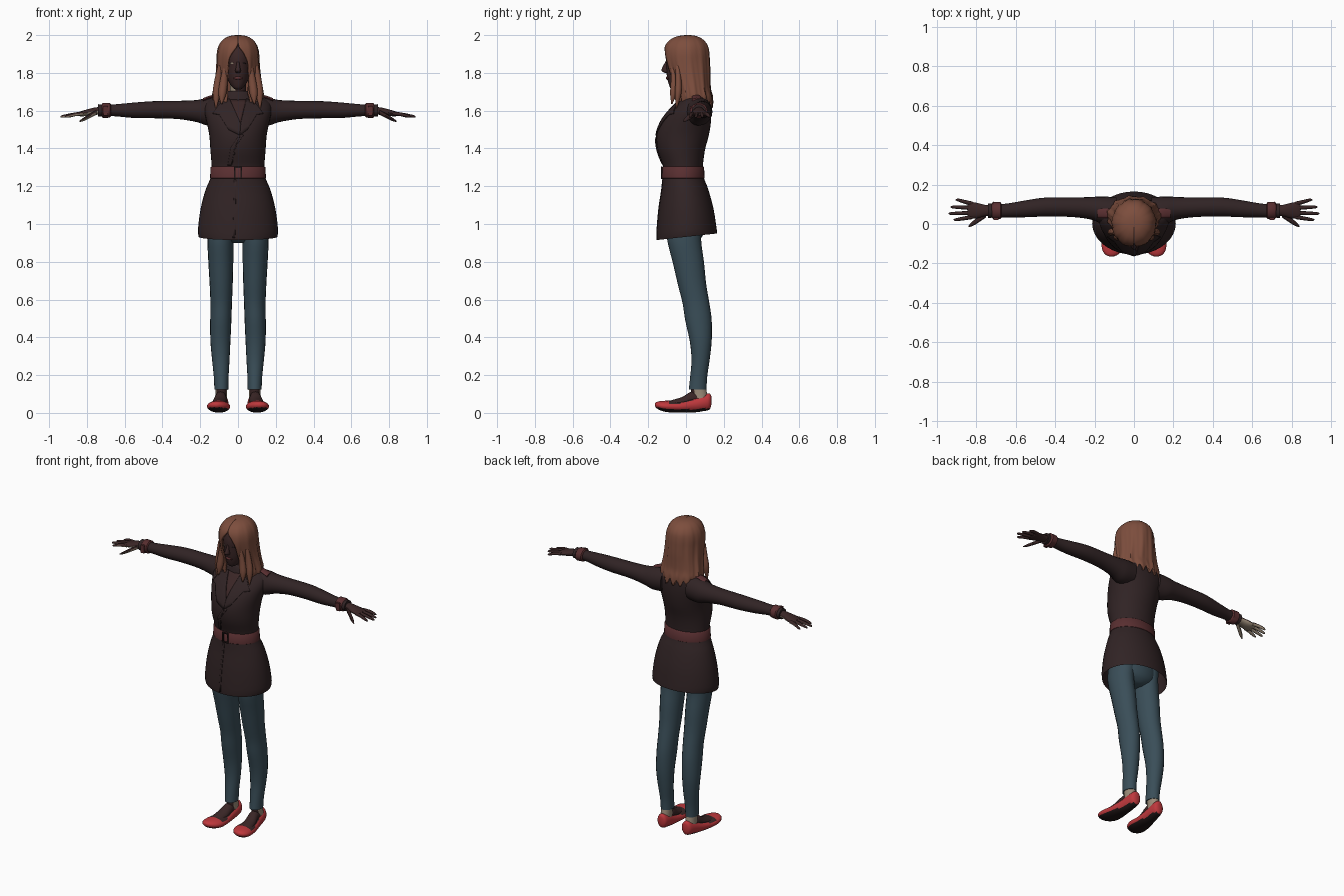
import bpy, bmesh, math
from mathutils import Vector


def material(name, rgb):
    m = bpy.data.materials.new(name)
    m.diffuse_color = (*rgb, 1)
    return m


COAT = material("dark brown cloth", (.030, .017, .018))
BELT = material("dark red leather", (.100, .028, .030))
JEANS = material("blue grey denim", (.042, .076, .098))
RED = material("red shoe", (.52, .040, .046))
HAIR = material("auburn hair", (.205, .076, .047))
SKIN = material("dark skin", (.042, .019, .019))
PALE = material("pale skin", (.33, .26, .19))
SOLE = material("black sole", (.014, .008, .008))


def finish(bm, name, mats, rule=None, angle=50):
    bmesh.ops.recalc_face_normals(bm, faces=bm.faces[:])
    bm.normal_update()
    if rule:
        for f in bm.faces:
            f.material_index = rule(f.calc_center_median(), f.normal)
    me = bpy.data.meshes.new(name)
    bm.to_mesh(me)
    bm.free()
    ob = bpy.data.objects.new(name, me)
    bpy.context.collection.objects.link(ob)
    for m in mats:
        me.materials.append(m)
    bpy.ops.object.select_all(action='DESELECT')
    ob.select_set(True)
    bpy.context.view_layer.objects.active = ob
    bpy.ops.object.shade_smooth_by_angle(angle=math.radians(angle))
    return ob


def spline(secs, sub):
    """Catmull-Rom interpolation of the sections."""
    out = []
    for i in range(len(secs) - 1):
        p = [secs[max(0, min(len(secs) - 1, i + k))] for k in (-1, 0, 1, 2)]
        for j in range(sub):
            t = j / sub
            out.append([.5 * (2*b + (c-a)*t + (2*a-5*b+4*c-d)*t*t + (3*b-a-3*c+d)*t**3)
                        for a, b, c, d in zip(*p)])
    return out + [list(secs[-1])]


def loft(name, secs, axis, mats, n=20, sub=3, side=1, caps=(True, True), rule=None, shape=None):
    """Elliptical sections (x, y, z, radius a, radius b) across the given axis."""
    bm = bmesh.new()
    rings = []
    for x, y, z, ra, rb in spline(secs, sub):
        ring = []
        for k in range(n):
            t = 2 * math.pi * k / n
            a, b = max(ra, .001) * math.cos(t), max(rb, .001) * math.sin(t)
            off = {'x': (0, a, b), 'y': (a, 0, b), 'z': (a, b, 0)}[axis]
            v = Vector((x, y, z)) + Vector(off)
            if shape:
                v = shape(v)
            v.x *= side
            ring.append(bm.verts.new(v))
        rings.append(ring)
    for r, q in zip(rings, rings[1:]):
        for k in range(n):
            bm.faces.new((r[k], r[(k+1) % n], q[(k+1) % n], q[k]))
    for use, r in zip(caps, (rings[0], rings[-1])):
        if use:
            bm.faces.new(r)
    return finish(bm, name, mats, rule)


# Coat body, open at the hem, with a hem that dips in front
def hem(v):
    v.z += .11 * v.y * max(0, min(1, 1 - (v.z - .93) / .2))
    return v


coat = loft("coat_body", [
    (0, .005, .932, .208, .160), (0, .003, .97, .212, .158), (0, 0, 1.08, .198, .145),
    (0, -.005, 1.18, .172, .124), (0, -.015, 1.25, .143, .108), (0, -.015, 1.30, .139, .104),
    (0, -.025, 1.39, .146, .125), (0, -.017, 1.47, .152, .138), (0, 0, 1.54, .166, .132),
    (0, .022, 1.60, .178, .112), (0, .042, 1.645, .168, .088), (0, .05, 1.672, .12, .075),
    (0, .05, 1.69, .065, .055)], 'z', [COAT], n=36, caps=(False, True), shape=hem)

# Belt with buckle
loft("belt", [(0, -.015, 1.238, .140, .106), (0, -.015, 1.243, .148, .113),
              (0, -.015, 1.300, .145, .111), (0, -.015, 1.306, .138, .104)],
     'z', [BELT], n=36, sub=1, caps=(False, False))


def plate(name, pts, mat, offset=.004, thick=.004):
    """Thin flat outline wrapped on to the coat front."""
    bm = bmesh.new()
    f = bm.faces.new([bm.verts.new((x, -.4, z)) for x, z in pts])
    bmesh.ops.triangulate(bm, faces=[f])
    for _ in range(3):
        bmesh.ops.subdivide_edges(bm, edges=bm.edges[:], cuts=1, use_grid_fill=True)
    ob = finish(bm, name, [mat])
    w = ob.modifiers.new("wrap", 'SHRINKWRAP')
    w.target, w.wrap_method, w.offset = coat, 'PROJECT', offset
    w.use_project_x, w.use_project_y, w.use_project_z = False, True, False
    w.use_positive_direction, w.use_negative_direction = True, False
    ob.modifiers.new("thickness", 'SOLIDIFY').thickness = thick
    return ob


# Neckline, lapels, overlapping front edge and skirt closure
plate("neck_opening", [(-.045, 1.66), (.045, 1.66), (.012, 1.53)], SKIN, .003)
for s, nm in ((1, "left"), (-1, "right")):
    plate(nm + "_lapel", [(s*.045, 1.665), (s*.09, 1.645), (s*.135, 1.585), (s*.10, 1.58),
                          (s*.05, 1.50), (.01, 1.47), (.015, 1.53)], COAT, .007)
plate("front_overlap", [(.012, 1.48), (.03, 1.47), (-.02, 1.40), (-.035, 1.31), (-.055, 1.31),
                        (-.04, 1.40)], COAT)
plate("skirt_edge", [(-.02, 1.235), (-.01, 1.235), (-.015, .925), (-.028, .925)], COAT, .003)


def box(name, c, size, mat):
    bm = bmesh.new()
    bmesh.ops.create_cube(bm, size=1)
    for v in bm.verts:
        v.co = Vector(c) + Vector(a * b for a, b in zip(v.co, size))
    return finish(bm, name, [mat])


for i, x in enumerate((-.017, .017)):
    box("buckle_bar_%d" % i, (x, -.129, 1.272), (.008, .008, .066), SOLE)
for i, z in enumerate((1.243, 1.301)):
    box("buckle_rail_%d" % i, (0, -.129, z), (.042, .008, .008), SOLE)

# Collar standing round the neck
loft("collar", [(0, .045, 1.655, .105, .085), (0, .045, 1.69, .085, .075),
                (0, .045, 1.705, .072, .066)], 'z', [COAT], n=24, caps=(False, False))

# Hips, closing the inside of the coat
loft("hips", [(0, .0, .90, .04, .05), (0, .0, .94, .14, .09), (0, 0, 1.04, .155, .10),
              (0, 0, 1.15, .13, .09)], 'z', [JEANS])

for s, nm in ((1, "left"), (-1, "right")):
    # Sleeve with cuff strap
    loft(nm + "_sleeve", [
        (.09, .06, 1.60, .075, .075), (.16, .07, 1.595, .070, .074), (.22, .08, 1.598, .057, .058),
        (.32, .085, 1.604, .049, .048), (.45, .086, 1.605, .048, .045), (.56, .076, 1.602, .042, .040),
        (.66, .068, 1.602, .034, .031), (.74, .068, 1.601, .037, .033)], 'x', [COAT], side=s)
    loft(nm + "_cuff_strap", [(.672, .068, 1.602, .034, .031), (.678, .068, 1.602, .043, .039),
                              (.715, .069, 1.601, .044, .040), (.722, .069, 1.601, .035, .032)],
         'x', [BELT], sub=1, side=s)
    box(nm + "_cuff_buckle", (s*.70, .03, 1.60), (.024, .018, .05), BELT)
    # Shoulder strap
    loft(nm + "_shoulder_strap", [(.09, .055, 1.679, .018, .006), (.14, .055, 1.674, .024, .008),
                                  (.185, .055, 1.656, .024, .010)], 'x', [BELT], n=12, side=s)

    # Hand: palm, four fingers and thumb
    def palm_rule(c, n, s=s):
        return 1 if s < 0 and n.z < .15 else 0
    skin = [SKIN, PALE]
    loft(nm + "_palm", [(.72, .068, 1.600, .026, .021), (.76, .068, 1.597, .030, .020),
                        (.80, .068, 1.589, .040, .018), (.835, .07, 1.583, .042, .013),
                        (.845, .07, 1.582, .034, .008)],
         'x', skin, n=14, side=s, rule=palm_rule)
    for i, (y0, y1, tip) in enumerate(((.036, .022, .915), (.058, .053, .94),
                                       (.081, .086, .93), (.103, .122, .905))):
        loft("%s_finger_%d" % (nm, i), [
            (.82, y0, 1.585, .011, .010), (.86, (y0+y1)/2, 1.581, .010, .010),
            (tip-.012, y1, 1.570, .0075, .0075), (tip, y1, 1.567, .002, .002)],
            'x', skin, n=8, sub=2, side=s, rule=palm_rule)
    loft(nm + "_thumb", [(.75, .048, 1.592, .014, .014), (.785, .025, 1.572, .015, .012),
                         (.82, .001, 1.553, .012, .009), (.84, -.012, 1.543, .003, .003)],
         'x', skin, n=8, side=s, rule=palm_rule)

    # Trouser leg
    loft(nm + "_leg", [
        (.085, -.005, 1.02, .070, .095), (.093, -.01, .92, .069, .090), (.091, .012, .80, .066, .083),
        (.089, .032, .68, .061, .075), (.089, .053, .58, .057, .071), (.091, .066, .49, .056, .070),
        (.093, .078, .38, .053, .058), (.091, .077, .28, .046, .048), (.089, .067, .19, .039, .045),
        (.088, .062, .125, .037, .047)], 'z', [JEANS], side=s)

    # Ankle and instep, pale at the back
    loft(nm + "_ankle", [(.09, .075, .05, .033, .046), (.089, .072, .09, .031, .042),
                         (.088, .064, .14, .032, .040)], 'z', [SKIN, PALE], side=s,
         rule=lambda c, n: 1 if c.y > .045 else 0)
    loft(nm + "_instep", [(.09, .08, .075, .028, .030), (.092, .03, .075, .031, .038),
                          (.099, -.02, .054, .037, .030), (.105, -.075, .044, .038, .024),
                          (.108, -.10, .04, .030, .018)], 'y', [SKIN], side=s)
    # Flat shoe: dark sole, open top
    loft(nm + "_shoe", [
        (.086, .134, .066, .012, .022), (.087, .124, .060, .030, .043), (.089, .09, .053, .038, .044),
        (.093, .04, .042, .043, .040), (.099, -.03, .033, .055, .032), (.103, -.09, .034, .061, .031),
        (.109, -.13, .037, .052, .026), (.113, -.155, .041, .032, .017),
        (.114, -.165, .043, .010, .006)], 'y', [RED, SOLE, SKIN], n=28, side=s,
        rule=lambda c, n: 1 if n.z < -.62 else (2 if n.z > .72 and -.09 < c.y < .10 else 0))

# Neck, head and facial features
loft("neck", [(0, .035, 1.64, .052, .052), (0, .028, 1.69, .043, .046), (0, .02, 1.78, .043, .048)],
     'z', [SKIN, PALE], rule=lambda c, n: 1 if c.x < -.015 and n.y < -.1 else 0)
loft("head", [
    (0, -.055, 1.712, .012, .016), (0, -.05, 1.722, .028, .034), (0, -.034, 1.75, .048, .060),
    (0, -.018, 1.79, .062, .084), (0, -.004, 1.84, .071, .101), (0, .002, 1.89, .077, .107),
    (0, .005, 1.94, .068, .09), (0, .005, 1.975, .03, .04)], 'z', [SKIN], n=24)
loft("nose", [(0, -.10, 1.862, .006, .007), (0, -.108, 1.835, .010, .014),
              (0, -.110, 1.812, .015, .020), (0, -.100, 1.800, .010, .012)], 'z', [SKIN], n=12)
loft("lips", [(-.024, -.090, 1.772, .005, .003), (0, -.096, 1.773, .011, .010),
              (.024, -.090, 1.772, .005, .003)], 'x', [BELT], n=10)
for s, nm in ((1, "left"), (-1, "right")):
    loft(nm + "_eye", [(s*.018, -.094, 1.85, .003, .002), (s*.03, -.0925, 1.851, .006, .006),
                       (s*.042, -.084, 1.85, .003, .002)], 'x', [PALE if s < 0 else SOLE], n=10)

# Hair: wavy shell parted round the face (centre y, z, radius x, radius y, half gap in degrees)
HAIR_ROWS = [
    (.010, 2.000, .010, .010, 0), (.007, 1.995, .045, .048, 0), (.004, 1.977, .078, .086, 0),
    (.003, 1.945, .101, .112, 3), (.003, 1.905, .111, .121, 17), (.006, 1.86, .113, .121, 27),
    (.014, 1.81, .116, .115, 28), (.025, 1.76, .122, .104, 27), (.034, 1.71, .131, .097, 24),
    (.040, 1.67, .136, .100, 24), (.044, 1.635, .128, .098, 30)]
bm = bmesh.new()
N, rows, grid = 72, spline(HAIR_ROWS, 3), []
for i, (cy, z, rx, ry, gap) in enumerate(rows):
    f = i / (len(rows) - 1)
    row = []
    for k in range(N + 1):
        g = math.radians(max(gap, .2))
        u = g + (2 * math.pi - 2 * g) * k / N
        wave = 1 + .035 * f * math.sin(11 * u + 3 * f) + .02 * f * math.sin(23 * u)
        drop = .022 * f ** 6 * math.sin(17 * u + 1)
        row.append(bm.verts.new((rx * wave * math.sin(u), cy - ry * wave * math.cos(u), z + drop)))
    grid.append(row)
for a, b in zip(grid, grid[1:]):
    for k in range(N):
        bm.faces.new((a[k], a[k+1], b[k+1], b[k]))
bm.faces.new(grid[0])
hair = finish(bm, "hair", [HAIR])
sol = hair.modifiers.new("thickness", 'SOLIDIFY')
sol.thickness, sol.offset = .012, -1

# Loose front locks
for s, nm in ((1, "left"), (-1, "right")):
    for i, (x, y, z) in enumerate(((.075, -.055, 1.635), (.105, -.03, 1.615))):
        loft("%s_lock_%d" % (nm, i), [
            (x-.01, y-.015, 1.84, .012, .012), (x, y-.01, 1.76, .020, .016),
            (x+.008, y-.012, 1.69, .021, .018), (x+.012, y-.02, z, .003, .003)],
            'z', [HAIR], n=10, side=s)
